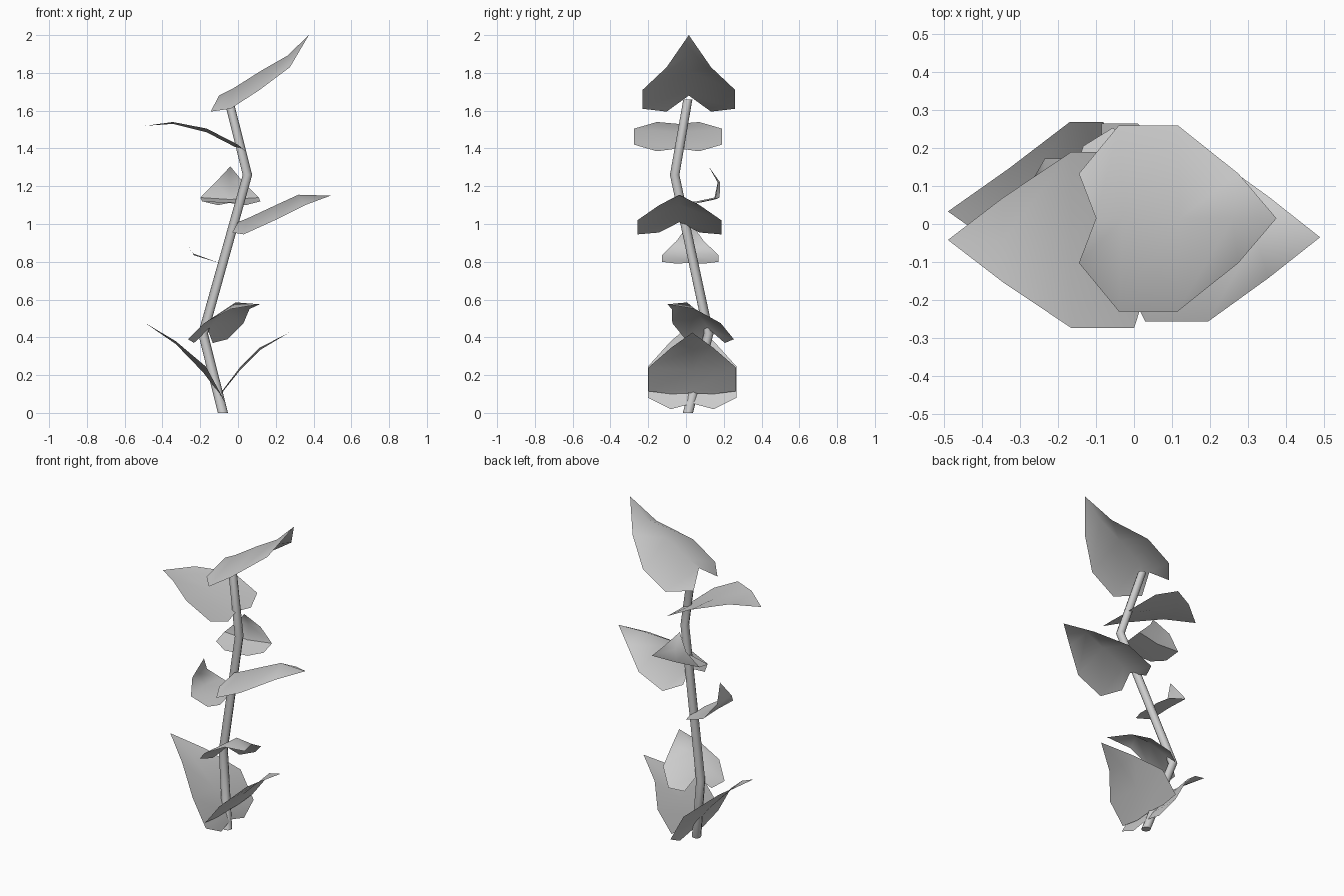
import bpy, math
from mathutils import Vector


def make_object(name, verts, faces, angle):
    mesh = bpy.data.meshes.new(name)
    mesh.from_pydata(verts, [], faces)
    mesh.update()
    ob = bpy.data.objects.new(name, mesh)
    bpy.context.collection.objects.link(ob)
    bpy.ops.object.select_all(action='DESELECT')
    ob.select_set(True)
    bpy.context.view_layer.objects.active = ob
    bpy.ops.object.shade_smooth_by_angle(angle=math.radians(angle))
    return ob


# Bent eight-sided stem
path = [Vector(p) for p in ((-0.08, 0.01, 0), (-0.185, 0.12, 0.42),
                            (0.05, -0.06, 1.26), (-0.05, 0.01, 1.66))]
SIDES = 8
verts, faces = [], []
for i, p in enumerate(path):
    r = 0.027 - 0.001 * i
    for k in range(SIDES):
        a = 2 * math.pi * k / SIDES
        verts.append(p + Vector((r * math.cos(a), r * math.sin(a), 0)))
for i in range(len(path) - 1):
    for k in range(SIDES):
        n = (k + 1) % SIDES
        faces.append((i * SIDES + k, i * SIDES + n,
                      (i + 1) * SIDES + n, (i + 1) * SIDES + k))
faces.append(tuple(reversed(range(SIDES))))
faces.append(tuple(range((len(path) - 1) * SIDES, len(path) * SIDES)))
make_object("stem", verts, faces, 50)


# Folded leaf: edge and midrib profiles as (distance along leaf, height)
def leaf(name, origin, azimuth, half_width, edge, rib, tip):
    a = math.radians(azimuth)
    ax, ay = math.cos(a), math.sin(a)

    def pt(d, side, z):
        return (origin[0] + d * ax - side * ay, origin[1] + d * ay + side * ax, z)

    widths = [w * half_width for w in (0.48, 1, 1, 0.48)]
    v = [pt(d, 0, z) for d, z in rib]
    v += [pt(d, w, z) for (d, z), w in zip(edge, widths)]
    v += [pt(d, -w, z) for (d, z), w in zip(edge, widths)]
    v.append(pt(tip[0], 0, tip[1]))
    left = [(0, 1, 5, 4), (1, 2, 6, 5), (2, 3, 7, 6), (3, 12, 7)]
    right = [tuple(i + 4 if 4 <= i < 8 else i for i in reversed(f)) for f in left]
    make_object(name, v, left + right, 60)


leaf("top_leaf", (0, 0.015), 0, 0.245,
     [(-0.145, 1.595), (-0.04, 1.61), (0.115, 1.71), (0.275, 1.83)],
     [(-0.10, 1.68), (-0.03, 1.715), (0.12, 1.81), (0.26, 1.89)], (0.375, 2.0))
leaf("upper_left_leaf", (0, -0.042), 180, 0.232,
     [(-0.04, 1.385), (0, 1.42), (0.165, 1.505), (0.345, 1.54)],
     [(-0.02, 1.40), (0.02, 1.41), (0.165, 1.485), (0.345, 1.53)], (0.49, 1.52))
leaf("back_curled_leaf", (-0.03, 0), 95, 0.155,
     [(0.025, 1.10), (0.07, 1.12), (0.165, 1.14), (0.175, 1.22)],
     [(0.0, 1.115), (0.06, 1.11), (0.155, 1.13), (0.17, 1.22)], (0.12, 1.305))
leaf("middle_right_leaf", (0, -0.035), 0, 0.222,
     [(-0.03, 0.955), (0.03, 0.945), (0.195, 1.02), (0.355, 1.10)],
     [(0, 1.01), (0.05, 1.03), (0.2, 1.10), (0.32, 1.155)], (0.49, 1.15))
leaf("left_curled_leaf", (0, 0.022), 180, 0.15,
     [(0.09, 0.79), (0.12, 0.80), (0.235, 0.835), (0.28, 0.91)],
     [(0.10, 0.795), (0.13, 0.805), (0.24, 0.845), (0.28, 0.91)], (0.25, 1.01))
leaf("lower_angled_leaf", (-0.16, 0.125), -39, 0.165,
     [(-0.03, 0.37), (0, 0.39), (0.11, 0.475), (0.22, 0.55)],
     [(0.0, 0.44), (0.04, 0.475), (0.115, 0.54), (0.19, 0.585)], (0.355, 0.575))
leaf("bottom_right_leaf", (0, 0.033), 0, 0.232,
     [(-0.09, 0.10), (-0.085, 0.115), (0.01, 0.24), (0.115, 0.345)],
     [(-0.085, 0.105), (-0.07, 0.125), (0.01, 0.225), (0.12, 0.335)], (0.27, 0.425))
leaf("bottom_left_leaf", (0, 0.033), 180, 0.235,
     [(0.06, 0.02), (0.08, 0.08), (0.17, 0.245), (0.33, 0.38)],
     [(0.07, 0.05), (0.09, 0.09), (0.185, 0.215), (0.33, 0.365)], (0.49, 0.475))
